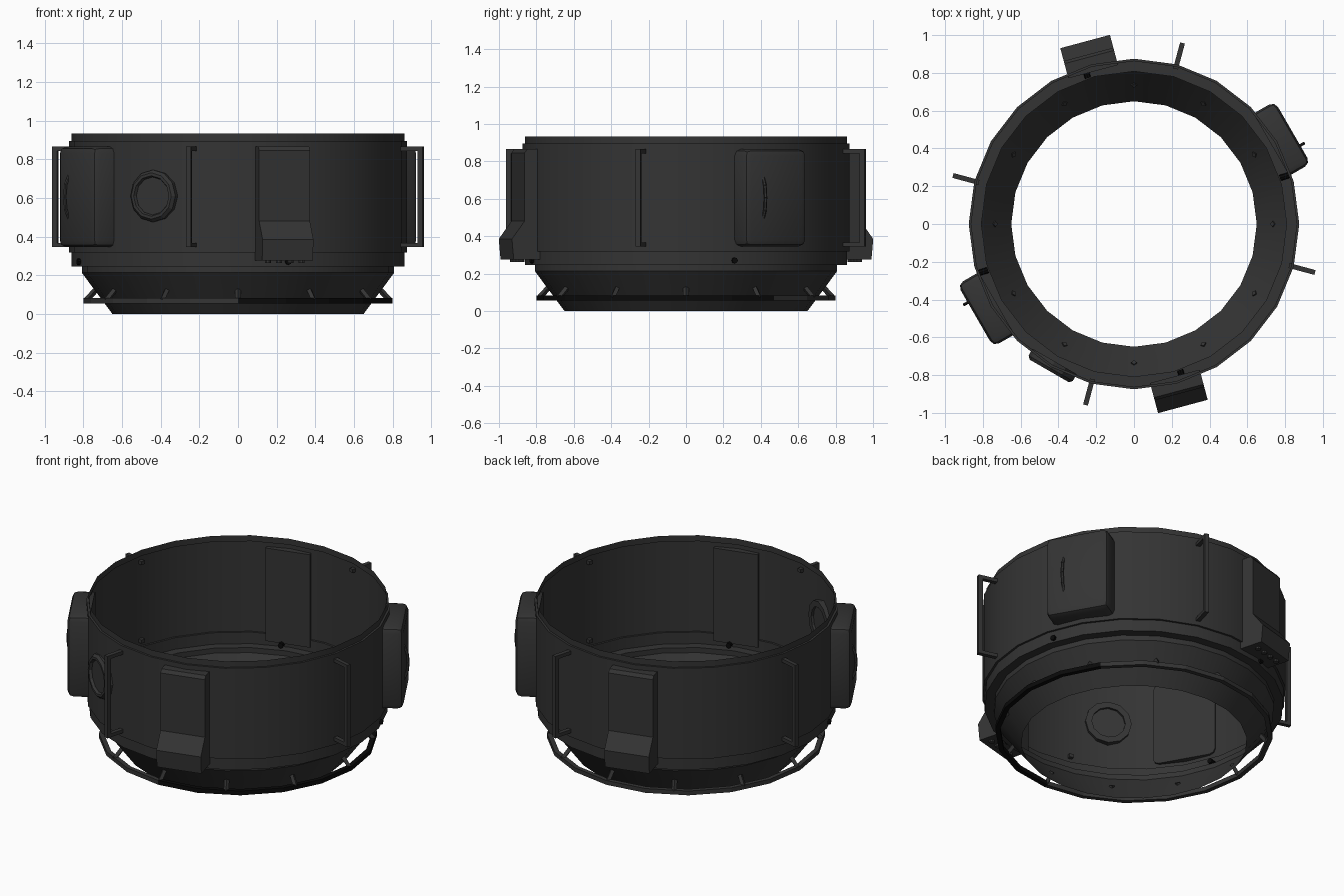
import bpy, bmesh, math
from mathutils import Matrix, Vector

if "Cube" in bpy.data.objects:
    bpy.data.objects.remove(bpy.data.objects["Cube"])


def material(name, v):
    m = bpy.data.materials.new(name)
    m.diffuse_color = (v, v, v, 1)
    m.use_nodes = True
    m.node_tree.nodes["Principled BSDF"].inputs["Base Color"].default_value = m.diffuse_color
    return m


GREY = material("dark grey", 0.034)
BLACK = material("near black", 0.003)


def finish(name, bm, deg=0, mat=GREY, smooth=None, fix=True):
    """Turn a bmesh into an object, rotated about z (local x = outward)."""
    if fix:
        bmesh.ops.recalc_face_normals(bm, faces=bm.faces)
    bm.transform(Matrix.Rotation(math.radians(deg), 4, 'Z'))
    me = bpy.data.meshes.new(name)
    bm.to_mesh(me)
    bm.free()
    me.materials.append(mat)
    ob = bpy.data.objects.new(name, me)
    bpy.context.collection.objects.link(ob)
    if smooth:
        bpy.ops.object.select_all(action='DESELECT')
        ob.select_set(True)
        bpy.context.view_layer.objects.active = ob
        bpy.ops.object.shade_smooth_by_angle(angle=math.radians(smooth))
    return ob


def add_box(bm, x0, x1, y0, y1, z0, z1):
    m = Matrix.Translation(((x0 + x1) / 2, (y0 + y1) / 2, (z0 + z1) / 2))
    m = m @ Matrix.Diagonal((x1 - x0, y1 - y0, z1 - z0, 1))
    return bmesh.ops.create_cube(bm, size=1, matrix=m)['verts']


def add_rod(bm, a, b, r, n=6):
    a, b = Vector(a), Vector(b)
    d = b - a
    m = Matrix.Translation((a + b) / 2) @ d.to_track_quat('Z', 'Y').to_matrix().to_4x4()
    bmesh.ops.create_cone(bm, cap_ends=True, segments=n, radius1=r, radius2=r,
                          depth=d.length, matrix=m)


def sweep(profile, n, start=0, stop=360, closed=False):
    """Revolve an (r, z) profile about z between two angles."""
    bm = bmesh.new()
    full = stop - start == 360
    rings = []
    for i in range(n if full else n + 1):
        a = math.radians(start + (stop - start) * i / n)
        rings.append([bm.verts.new((r * math.cos(a), r * math.sin(a), z)) for r, z in profile])
    k = len(profile)
    for i in range(n):
        p, q = rings[i], rings[(i + 1) % len(rings)]
        for j in range(k if closed else k - 1):
            l = (j + 1) % k
            bm.faces.new((p[j], q[j], q[l], p[l]))
    return bm


# Open shell: lower cone, step, lower band, main wall, top lip
shell = [(0.65, 0), (0.808, 0.213), (0.808, 0.245), (0.862, 0.245), (0.862, 0.318),
         (0.875, 0.318), (0.875, 0.895), (0.862, 0.895), (0.862, 0.933)]
finish("ring_shell", sweep(shell, 24), smooth=30, fix=False)

# Hoop around the cone, one stretch of it black
hoop = [(0.772, 0.055), (0.80, 0.055), (0.80, 0.082), (0.772, 0.082)]
finish("lower_hoop", sweep(hoop, 13, 36, 270, True))
finish("lower_hoop_dark", sweep(hoop, 7, -90, 36, True), mat=BLACK)

# Struts joining hoop and cone
for i in range(12):
    bm = bmesh.new()
    add_rod(bm, (0.785, 0, 0.07), (0.732, 0, 0.128), 0.015, 4)
    finish("hoop_strut", bm, i * 30)

for i in range(4):
    # Grab rails
    bm = bmesh.new()
    add_box(bm, 0.965, 0.992, -0.013, 0.013, 0.345, 0.865)
    for z in (0.345, 0.843):
        add_box(bm, 0.85, 0.97, -0.013, 0.013, z, z + 0.022)
    finish("grab_rail", bm, 75 + 90 * i)
    # Small pegs through the lower band
    bm = bmesh.new()
    add_rod(bm, (0.81, 0, 0.27), (0.872, 0, 0.27), 0.016, 8)
    finish("band_peg", bm, 17.5 + 90 * i, BLACK)

for deg in (30, 210):
    # Rounded equipment boxes
    bm = bmesh.new()
    add_box(bm, 0.84, 0.97, -0.19, 0.19, 0.345, 0.865)
    edges = [e for e in bm.edges if max(v.co.x for v in e.verts) > 0.9
             and min(v.co.x for v in e.verts) > 0.9]
    corners = [e for e in bm.edges if abs(e.verts[0].co.x - e.verts[1].co.x) > 0.05]
    bmesh.ops.bevel(bm, geom=edges + corners, offset=0.035, segments=2,
                    profile=0.5, affect='EDGES')
    finish("equipment_box", bm, deg, smooth=35)
    # Curved door handle
    bm = bmesh.new()
    pts = [(0.96, 0.49), (0.983, 0.54), (0.99, 0.605), (0.983, 0.67), (0.96, 0.72)]
    for (xa, za), (xb, zb) in zip(pts, pts[1:]):
        add_rod(bm, (xa, -0.08, za), (xb, -0.08, zb), 0.009)
    finish("box_handle", bm, deg)

for deg in (105, 285):
    # Vent boxes: side profile extruded across the width
    bm = bmesh.new()
    prof = [(0.835, 0.865), (0.915, 0.865), (0.93, 0.845), (0.93, 0.48),
            (1.0, 0.385), (0.99, 0.275), (0.835, 0.275)]
    f = bm.faces.new([bm.verts.new((x, -0.136, z)) for x, z in prof])
    ext = bmesh.ops.extrude_face_region(bm, geom=[f])['geom']
    bmesh.ops.translate(bm, vec=(0, 0.272, 0),
                        verts=[g for g in ext if isinstance(g, bmesh.types.BMVert)])
    finish("vent_box", bm, deg)
    # Nozzles beneath
    bm = bmesh.new()
    for k in range(4):
        y = -0.09 + 0.06 * k
        add_rod(bm, (0.935, y, 0.262), (0.935, y, 0.285), 0.016, 8)
    finish("vent_nozzles", bm, deg)

# Round porthole: raised rim and pane
turn = Matrix.Translation((0, 0, 0.61)) @ Matrix.Rotation(math.radians(90), 4, 'Y')
rim = [(0.135, 0.84), (0.135, 0.882), (0.12, 0.898), (0.105, 0.898), (0.098, 0.885), (0.098, 0.84)]
bm = sweep(rim, 12, closed=True)
bm.transform(turn)
finish("porthole_rim", bm, 240)
bm = bmesh.new()
add_rod(bm, (0.855, 0, 0.61), (0.882, 0, 0.61), 0.1, 12)
finish("porthole_pane", bm, 240)
